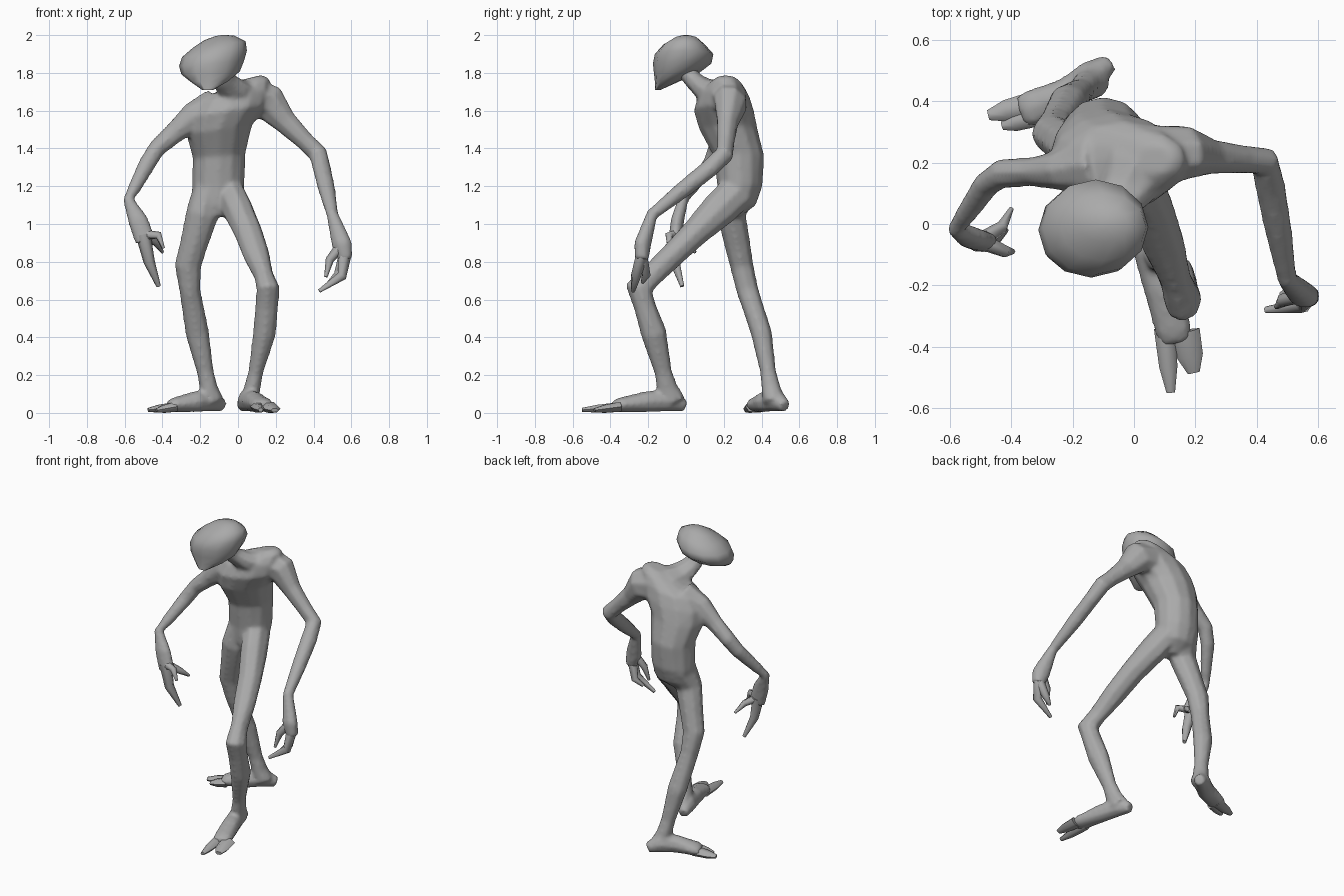
import bpy
import math
from mathutils import Vector

default_cube = bpy.data.objects.get("Cube")
if default_cube:
    bpy.data.objects.remove(default_cube, do_unlink=True)

# One plain grey skin
skin = bpy.data.materials.new("grey_skin")
skin.use_nodes = True
skin_colour = (.4, .4, .4, 1)
skin.diffuse_color = skin_colour
skin.node_tree.nodes["Principled BSDF"].inputs["Base Color"].default_value = skin_colour


def skin_rings(name, rings):
    """Bridge a list of closed vertex rings and cap both ends."""
    sides = len(rings[0])
    verts = [point for ring in rings for point in ring]
    faces = []
    for level in range(len(rings) - 1):
        low, high = level * sides, (level + 1) * sides
        for i in range(sides):
            j = (i + 1) % sides
            faces.append((low + i, low + j, high + j, high + i))
    last = len(verts) - sides
    faces.append(tuple(reversed(range(sides))))
    faces.append(tuple(range(last, last + sides)))
    mesh = bpy.data.meshes.new(name)
    mesh.from_pydata(verts, [], faces)
    mesh.materials.append(skin)
    mesh.shade_smooth()
    mesh.set_sharp_from_angle(angle=math.radians(65))
    part = bpy.data.objects.new(name, mesh)
    bpy.context.collection.objects.link(part)
    return part


def ellipse(centre, across, along, sides):
    """Closed ring of points around a centre, from two half axes."""
    angles = [math.tau * i / sides for i in range(sides)]
    return [centre + across * math.cos(a) + along * math.sin(a) for a in angles]


def stack(name, sections, lean):
    """Level sections (centre, half width, half depth) leaning sideways with height."""
    rings = []
    for i, (centre, width, depth) in enumerate(sections):
        tilt = lean * i / (len(sections) - 1)
        across = Vector((width, 0, width * tilt))
        rings.append(ellipse(Vector(centre), across, Vector((0, depth, 0)), sides=12))
    return skin_rings(name, rings)


def limb(name, stations, side_axis, sides=8):
    """Sections square to a path: (point, half width, half thickness)."""
    path = [station[0] for station in stations]
    rings = []
    for i, (point, width, thickness) in enumerate(stations):
        tangent = (path[min(i + 1, len(path) - 1)] - path[max(i - 1, 0)]).normalized()
        across = (side_axis - tangent * side_axis.dot(tangent)).normalized()
        along = tangent.cross(across)
        rings.append(ellipse(point, across * width, along * thickness, sides))
    return skin_rings(name, rings)


def finger(name, root, middle, tip, radius):
    stations = [(root, radius, radius),
                (middle, radius * .75, radius * .75),
                (tip, radius * .3, radius * .3)]
    limb(name, stations, Vector((.5, .8, .3)), sides=6)


def foot(name, heel, arch, ball, side_axis):
    return limb(name, [
        (heel, .034, .034),
        (heel.lerp(arch, .4) + Vector((0, 0, .02)), .055, .06),
        (arch, .058, .058),
        (ball, .062, .04),
        (ball + (ball - arch) * .25, .05, .025),
    ], side_axis)


def toe(name, root, tip, width, side_axis):
    """Flat blunt toe."""
    limb(name, [
        (root, width, .03),
        (root.lerp(tip, .6), width * .85, .024),
        (tip, width * .4, .012),
    ], side_axis, sides=6)


x_axis, y_axis = Vector((1, 0, 0)), Vector((0, 1, 0))

# Torso, hunched, with the left shoulder raised
torso = stack("torso", [
    ((-.1, .24, 1.04), .04, .05),
    ((-.11, .27, 1.1), .13, .1),
    ((-.105, .285, 1.2), .14, .12),
    ((-.1, .28, 1.36), .14, .135),
    ((-.1, .225, 1.5), .175, .155),
    ((-.06, .2, 1.6), .215, .16),
    ((-.03, .2, 1.68), .2, .135),
    ((.04, .21, 1.74), .13, .09),
    ((.07, .21, 1.775), .06, .05),
], lean=.25)

# Neck, thrust forward out of the chest
neck = limb("neck", [
    (Vector((.01, .18, 1.68)), .12, .09),
    (Vector((-.03, .1, 1.71)), .09, .065),
    (Vector((-.07, .04, 1.76)), .065, .05),
    (Vector((-.1, -.02, 1.84)), .06, .05),
], x_axis)

# Head, tilted and tapering to the chin
stack("head", [
    ((-.16, -.15, 1.71), .03, .015),
    ((-.15, -.1, 1.755), .1, .065),
    ((-.145, -.05, 1.8), .155, .12),
    ((-.14, -.02, 1.85), .172, .155),
    ((-.125, -.01, 1.9), .172, .155),
    ((-.1, -.01, 1.95), .14, .11),
    ((-.1, 0, 1.985), .08, .06),
    ((-.1, 0, 1.998), .02, .02),
], lean=.18)

# Left arm, reaching forward from a bent elbow
left_shoulder = Vector((.17, .235, 1.64))
left_armpit = Vector((.25, .22, 1.54))
left_elbow = Vector((.425, .205, 1.37))
left_forearm = Vector((.445, .12, 1.29))
left_wrist = Vector((.5, -.18, 1.05))
left_palm = Vector((.55, -.23, .89))
left_knuckles = Vector((.57, -.235, .81))
left_arm = limb("left_arm", [
    (Vector((.06, .22, 1.66)), .11, .12),
    (left_shoulder, .088, .105),
    (left_armpit, .058, .068),
    (left_armpit.lerp(left_elbow, .6), .047, .052),
    (left_elbow, .05, .053),
    (left_forearm, .052, .048),
    (left_forearm.lerp(left_wrist, .4), .047, .047),
    (left_wrist, .034, .032),
    (left_palm, .045, .058),
    (left_knuckles, .038, .04),
], Vector((.3, 1, .3)))

# Right arm, elbow and wrist swung outward
right_shoulder = Vector((-.24, .175, 1.565))
right_elbow = Vector((-.43, .165, 1.4))
right_forearm = Vector((-.48, .13, 1.32))
right_wrist = Vector((-.58, -.015, 1.13))
right_palm = Vector((-.53, -.045, 1.02))
right_knuckles = Vector((-.49, -.06, .91))
right_arm = limb("right_arm", [
    (Vector((-.12, .2, 1.61)), .11, .11),
    (right_shoulder, .068, .08),
    (right_shoulder.lerp(right_elbow, .5), .048, .058),
    (right_elbow, .05, .048),
    (right_forearm, .043, .047),
    (right_forearm.lerp(right_wrist, .7), .034, .036),
    (right_wrist, .03, .03),
    (right_palm, .037, .055),
    (right_knuckles, .035, .058),
], y_axis)

# Fingers and thumbs, rooted in the hands
left_grip = left_palm.lerp(left_knuckles, .7)
finger("left_long_finger", left_grip, Vector((.55, -.265, .725)), Vector((.43, -.28, .645)), .036)
finger("left_short_finger", left_grip, Vector((.53, -.21, .73)), Vector((.48, -.23, .69)), .032)
finger("left_thumb", left_palm, Vector((.485, -.25, .81)), Vector((.465, -.27, .72)), .03)
right_grip = right_palm.lerp(right_knuckles, .7)
finger("right_long_finger", right_grip, Vector((-.47, -.06, .8)), Vector((-.42, -.02, .67)), .04)
finger("right_short_finger", right_grip, Vector((-.42, -.09, .94)), Vector((-.395, -.09, .87)), .028)
finger("right_thumb", right_grip, Vector((-.43, -.01, .9)), Vector((-.4, .05, .85)), .028)

# Left leg, striding forward
left_hip = Vector((-.05, .28, 1.18))
left_thigh = Vector((.055, .05, .955))
left_knee = Vector((.16, -.25, .66))
left_calf = Vector((.14, -.17, .42))
left_ankle = Vector((.075, -.1, .13))
left_leg = limb("left_leg", [
    (left_hip, .08, .1),
    (left_hip.lerp(left_thigh, .45), .083, .097),
    (left_thigh, .077, .075),
    (left_thigh.lerp(left_knee, .4), .072, .067),
    (left_thigh.lerp(left_knee, .75), .053, .063),
    (left_knee, .063, .075),
    (left_knee.lerp(left_calf, .4), .062, .06),
    (left_calf, .062, .07),
    (left_calf.lerp(left_ankle, .7), .04, .048),
    (left_ankle, .045, .058),
    (Vector((.06, -.07, .06)), .052, .07),
], x_axis)

# Right leg, trailing behind
right_hip = Vector((-.15, .28, 1.18))
right_thigh = Vector((-.19, .24, 1.05))
right_lower_thigh = Vector((-.265, .295, .78))
right_knee = Vector((-.255, .325, .65))
right_calf = Vector((-.215, .4, .42))
right_ankle = Vector((-.155, .45, .13))
right_leg = limb("right_leg", [
    (right_hip, .09, .11),
    (right_thigh, .088, .078),
    (right_thigh.lerp(right_lower_thigh, .6), .075, .07),
    (right_lower_thigh, .073, .063),
    (right_knee, .057, .06),
    (right_knee.lerp(right_calf, .4), .06, .057),
    (right_calf, .064, .057),
    (right_calf.lerp(right_ankle, .7), .046, .043),
    (right_ankle, .05, .053),
    (Vector((-.13, .465, .06)), .058, .058),
], x_axis)

# Feet, heel to ball, each ending in two toes
left_foot = foot("left_foot", Vector((.025, -.005, .036)), Vector((.085, -.2, .06)),
                 Vector((.13, -.35, .042)), x_axis)
right_foot = foot("right_foot", Vector((-.08, .525, .036)), Vector((-.22, .42, .06)),
                  Vector((-.34, .375, .042)), y_axis)
toe("left_inner_toe", Vector((.1, -.34, .032)), Vector((.12, -.55, .016)), .035, x_axis)
toe("left_outer_toe", Vector((.165, -.35, .032)), Vector((.195, -.485, .014)), .05, x_axis)
toe("right_inner_toe", Vector((-.33, .35, .032)), Vector((-.43, .32, .014)), .035, y_axis)
toe("right_outer_toe", Vector((-.33, .39, .032)), Vector((-.475, .355, .016)), .042, y_axis)

# Fuse torso, neck, limbs and feet into one soft skin
pieces = [torso, neck, left_arm, right_arm, left_leg, right_leg, left_foot, right_foot]
with bpy.context.temp_override(active_object=torso, object=torso,
                               selected_objects=pieces, selected_editable_objects=pieces):
    bpy.ops.object.join()
torso.name = "body"
fuse = torso.modifiers.new("fuse", "REMESH")
fuse.mode = "VOXEL"
fuse.voxel_size = .012
fuse.use_smooth_shade = True
soften = torso.modifiers.new("soften", "SMOOTH")
soften.factor = .5
soften.iterations = 6
